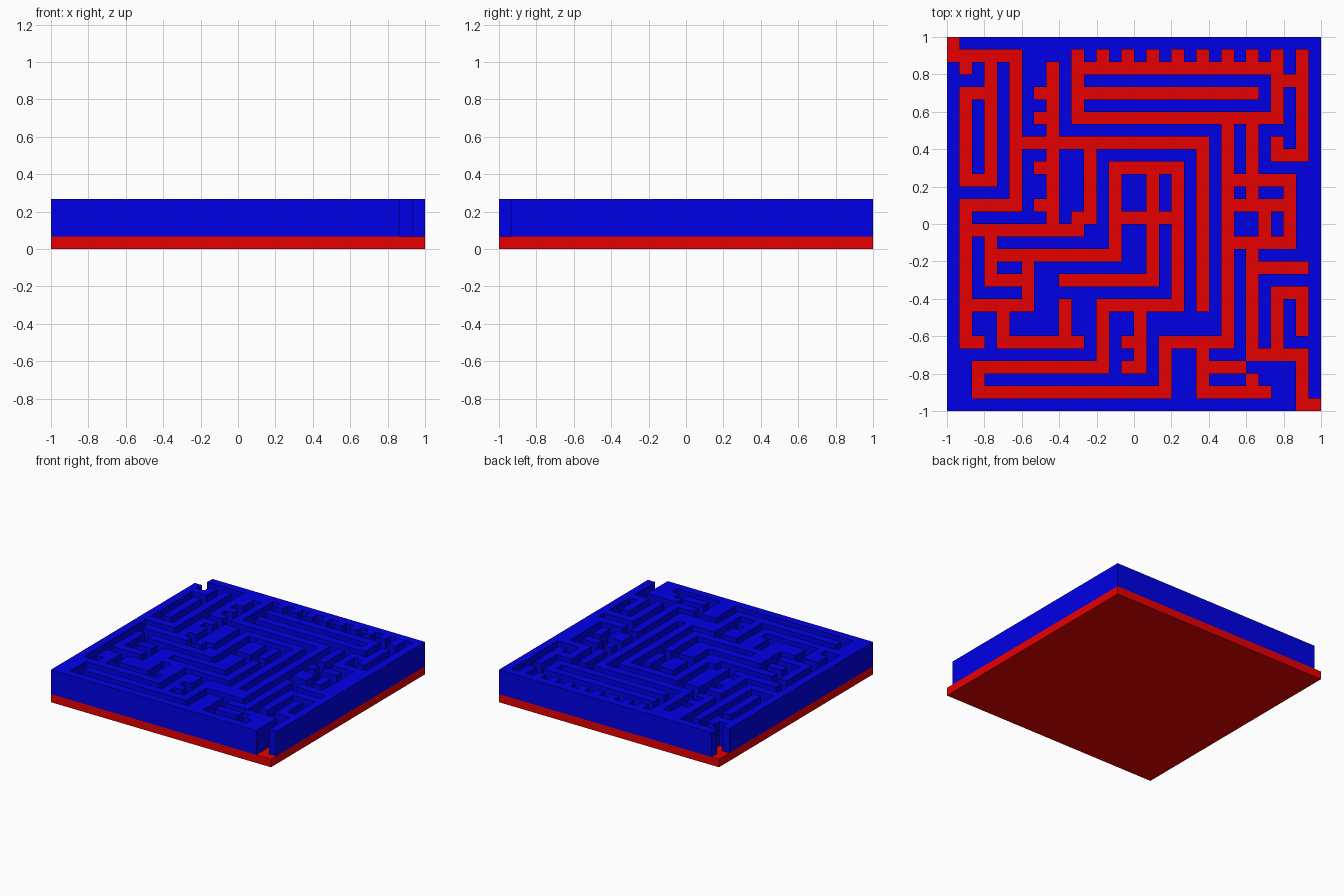
import bpy, bmesh

if "Cube" in bpy.data.objects:
    bpy.data.objects.remove(bpy.data.objects["Cube"])

N = 30                 # the maze lies on a 30 x 30 grid of cells
CELL = 2 / N
FLOOR, TOP = CELL, CELL + 0.2
corridor = set()       # open (column, row) cells, row 0 at the back


def carve(*points):
    """Open a one-cell-wide corridor along axis-aligned waypoints."""
    for (c0, r0), (c1, r1) in zip(points, points[1:]):
        for c in range(min(c0, c1), max(c0, c1) + 1):
            for r in range(min(r0, r1), max(r0, r1) + 1):
                corridor.add((c, r))


def paint(obj, name, color):
    mat = bpy.data.materials.new(name)
    mat.diffuse_color = color
    mat.use_nodes = True
    mat.node_tree.nodes["Principled BSDF"].inputs["Base Color"].default_value = mat.diffuse_color
    obj.data.materials.append(mat)


# Entrance and left side
carve((0, 0), (0, 1), (5, 1), (5, 13), (1, 13), (1, 24), (2, 24))
carve((1, 1), (1, 2))
carve((3, 1), (3, 11), (1, 11), (1, 4), (3, 4))

# Upright passage with side niches
carve((8, 2), (8, 15))
for r in (4, 6, 10, 13):
    carve((7, r), (8, r))
carve((1, 15), (10, 15), (10, 14), (11, 14), (11, 8))
carve((5, 8), (20, 8), (20, 21))

# Comb-shaped passages at the back
carve((10, 1), (10, 6), (26, 6), (26, 1))
carve((10, 2), (26, 2))
carve((10, 4), (24, 4))
for c in range(12, 26, 2):
    carve((c, 1), (c, 2))
carve((26, 3), (28, 3))
carve((28, 1), (28, 9), (26, 9), (26, 8))

# Long winding route through the centre
carve((22, 6), (22, 24), (17, 24), (17, 28), (2, 28), (2, 26), (12, 26),
      (12, 21), (18, 21), (18, 10), (13, 10), (13, 17), (3, 17))
carve((16, 10), (16, 19), (9, 19))
carve((13, 14), (18, 14))
carve((15, 21), (15, 26), (14, 26))
carve((14, 24), (15, 24))

# Lower left branches
carve((3, 16), (3, 19), (6, 19))
carve((6, 18), (6, 21), (1, 21))
carve((4, 21), (4, 24), (10, 24))
carve((9, 22), (9, 24))
corridor.discard((9, 25))

# Right side loops and exit
carve((22, 11), (27, 11), (27, 16), (22, 16))
carve((22, 13), (27, 13))
carve((24, 6), (24, 13))
carve((25, 13), (25, 16))
carve((24, 16), (24, 25), (28, 25), (28, 29), (29, 29))
carve((24, 18), (28, 18))
carve((26, 25), (26, 20), (28, 20), (28, 23))

# Lower right branches
carve((20, 24), (20, 28), (25, 28))
carve((20, 26), (23, 26))
carve((24, 27), (24, 28))
# The two lower passages stay closed off from the one above
for cell in ((15, 21), (9, 21)):
    if cell == (9, 21):
        carve(cell, cell)

# Floor slab
bpy.ops.mesh.primitive_cube_add(size=1, location=(0, 0, FLOOR / 2))
floor = bpy.context.object
floor.name = "floor_slab"
floor.scale = (2, 2, FLOOR)
paint(floor, "red", (0.8, 0.0, 0.0, 1))

# Walls: grid sheet with the corridors removed, then extruded upward
bm = bmesh.new()
bmesh.ops.create_grid(bm, x_segments=N, y_segments=N, size=1)


def cell_of(face):
    p = face.calc_center_median()
    return int((p.x + 1) / CELL), int((1 - p.y) / CELL)


bmesh.ops.delete(bm, geom=[f for f in bm.faces if cell_of(f) in corridor],
                 context='FACES')
bmesh.ops.translate(bm, verts=bm.verts, vec=(0, 0, FLOOR))
sheet = bm.faces[:]
res = bmesh.ops.extrude_face_region(bm, geom=sheet, use_keep_orig=True)
bmesh.ops.translate(bm, vec=(0, 0, TOP - FLOOR),
                    verts=[g for g in res["geom"] if isinstance(g, bmesh.types.BMVert)])
bmesh.ops.recalc_face_normals(bm, faces=bm.faces)
mesh = bpy.data.meshes.new("maze_walls")
bm.to_mesh(mesh)
bm.free()
walls = bpy.data.objects.new("maze_walls", mesh)
bpy.context.collection.objects.link(walls)
paint(walls, "blue", (0.0, 0.0, 0.8, 1))
